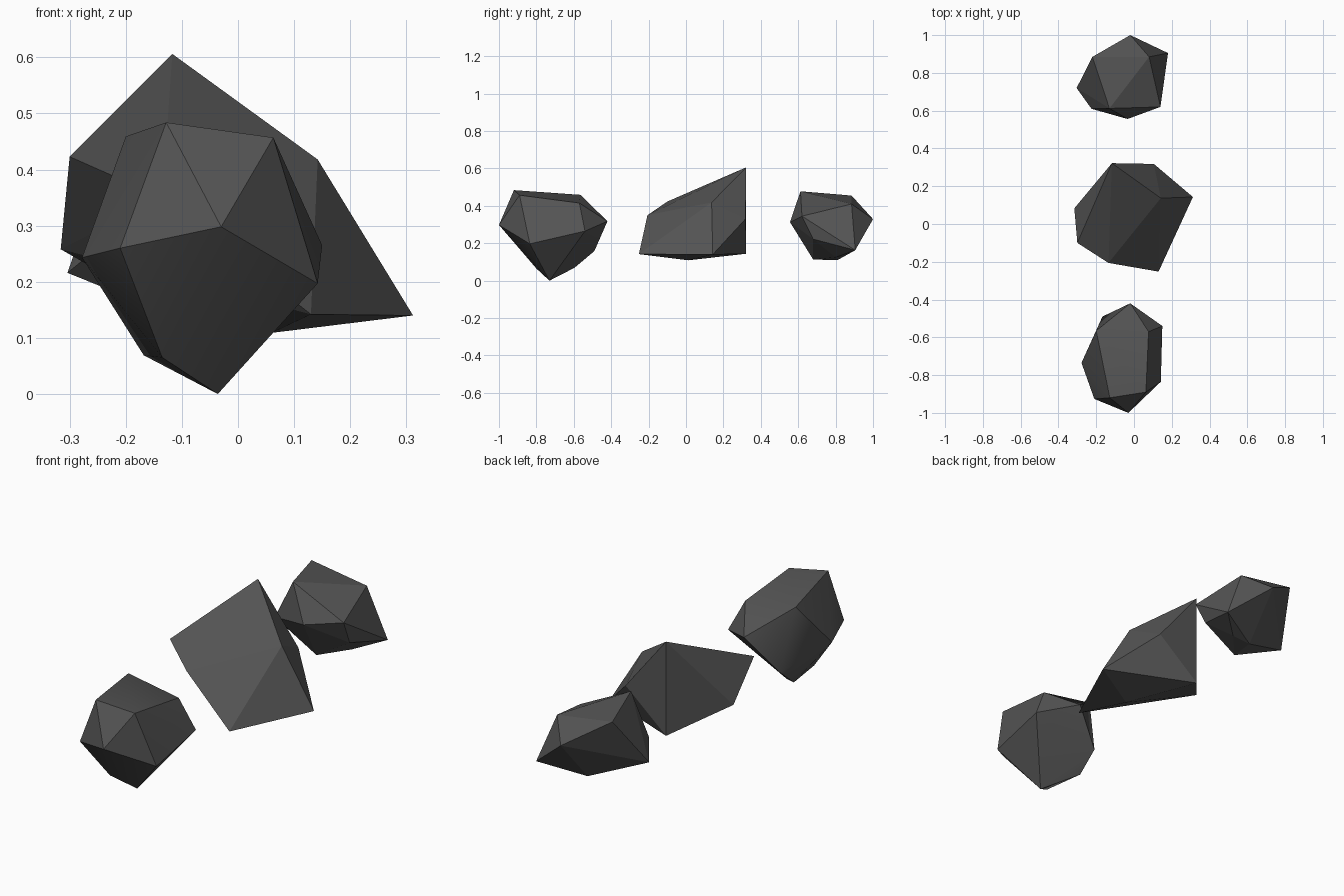
import bpy, bmesh

if "Cube" in bpy.data.objects:
    bpy.data.objects.remove(bpy.data.objects["Cube"])

stone = bpy.data.materials.new("dark_stone")
stone.diffuse_color = (0.09, 0.09, 0.09, 1)
stone.use_nodes = True
stone.node_tree.nodes["Principled BSDF"].inputs["Base Color"].default_value = stone.diffuse_color


def rock(name, corners, smooth_angle=None):
    """Chiselled rock: the convex hull around a few corner points."""
    bm = bmesh.new()
    for c in corners:
        bm.verts.new(c)
    hull = bmesh.ops.convex_hull(bm, input=bm.verts)
    loose = [v for v in bm.verts if not v.link_faces]
    bmesh.ops.delete(bm, geom=loose, context='VERTS')
    bmesh.ops.recalc_face_normals(bm, faces=bm.faces)
    me = bpy.data.meshes.new(name)
    bm.to_mesh(me)
    bm.free()
    me.materials.append(stone)
    ob = bpy.data.objects.new(name, me)
    bpy.context.collection.objects.link(ob)
    if smooth_angle:
        bpy.context.view_layer.objects.active = ob
        ob.select_set(True)
        bpy.ops.object.shade_smooth_by_angle(angle=smooth_angle)
        ob.select_set(False)
    return ob


# front rock, worn softer underneath
rock("front_rock", [
    (-.128, -.92, .484), (.063, -.89, .457), (-.20, -.565, .459), (.077, -.57, .415),
    (-.03, -1.0, .298), (.142, -.835, .197), (.15, -.54, .265), (-.02, -.42, .318),
    (-.278, -.735, .243), (-.21, -.926, .26), (-.167, -.49, .158),
    (-.168, -.596, .069), (-.135, -.80, .065), (-.036, -.73, 0)], 0.6)

# large middle rock with a sheer back
rock("middle_rock", [
    (-.117, .322, .606), (.142, .137, .418), (-.135, -.206, .35), (-.30, -.10, .423),
    (-.316, .083, .258), (.105, .318, .33), (.312, .143, .14),
    (.13, -.252, .142), (.06, .013, .109), (-.117, .322, .144)])

# small back rock
rock("back_rock", [
    (-.13, .612, .478), (-.22, .885, .455), (.08, .885, .41), (.14, .62, .345),
    (-.02, 1.0, .329), (-.034, .556, .313), (-.225, .61, .28), (-.304, .72, .216),
    (.18, .905, .163), (.13, .68, .222), (.06, .80, .125),
    (-.033, .81, .11), (-.05, .68, .113)])
